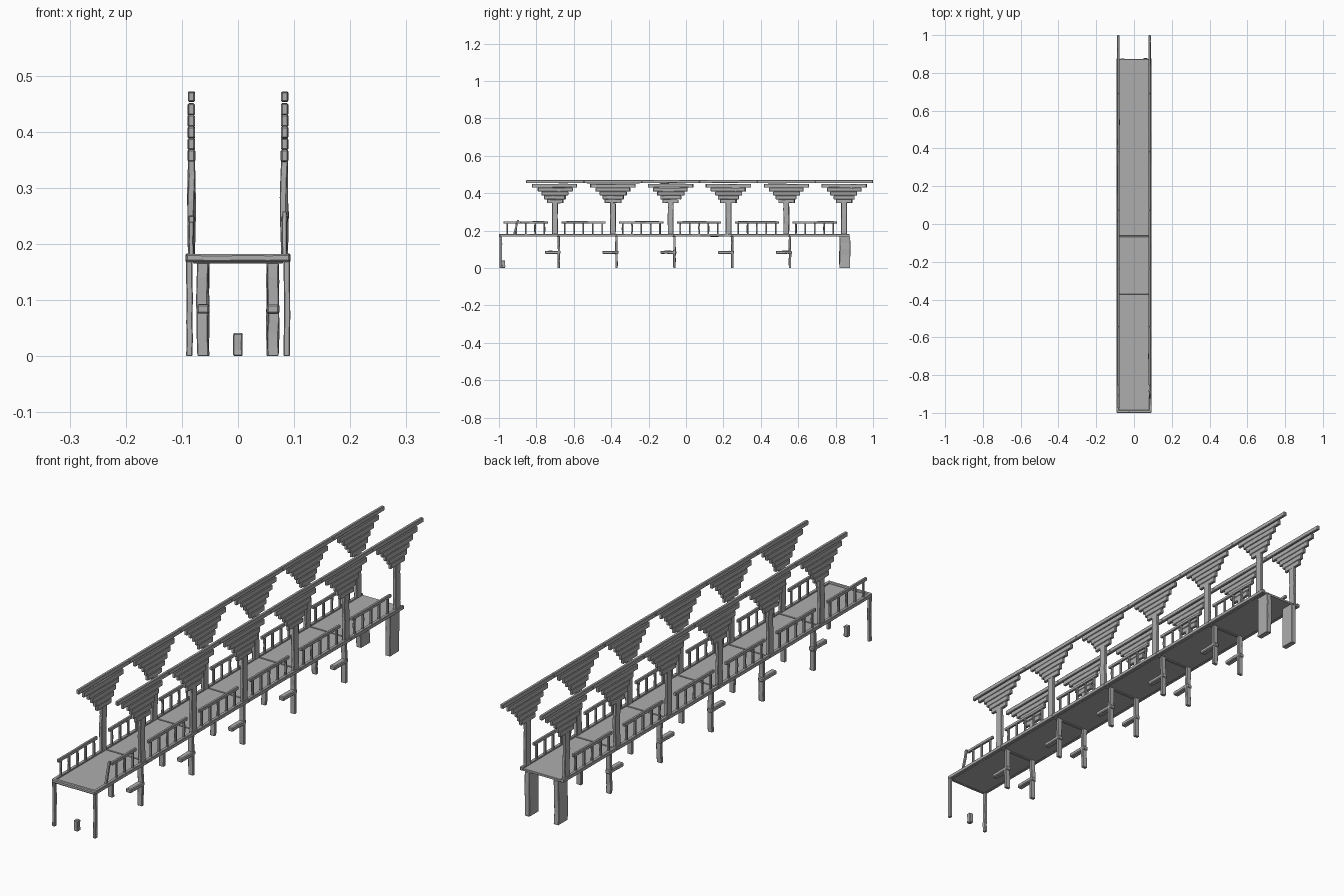
import bpy, bmesh, random
from mathutils import Matrix, Vector

if "Cube" in bpy.data.objects:
    bpy.data.objects.remove(bpy.data.objects["Cube"])

random.seed(4)
wood = bpy.data.materials.new("weathered grey")
wood.diffuse_color = (0.42, 0.42, 0.42, 1)
wood.use_nodes = True
wood.node_tree.nodes["Principled BSDF"].inputs["Base Color"].default_value = wood.diffuse_color


def beam(name, x, y, z, cuts=0, rough=0.0, bevel=0.0015, lean=0.0):
    """Rough-hewn box given by its (min, max) ranges; lean shifts the top in y."""
    lo = Vector((x[0], y[0], z[0]))
    hi = Vector((x[1], y[1], z[1]))
    size, mid = hi - lo, (lo + hi) / 2
    bm = bmesh.new()
    bmesh.ops.create_cube(bm, size=1, matrix=Matrix.Translation(mid) @ Matrix.Diagonal((*size, 1)))
    axis = max(range(3), key=lambda i: size[i])
    if bevel:
        bmesh.ops.bevel(bm, geom=bm.edges[:], offset=bevel, segments=1, affect='EDGES')
    for i in range(1, cuts + 1):
        # cut across the length, then nudge each ring sideways
        co = lo.copy()
        co[axis] += size[axis] * (i + random.uniform(-.25, .25)) / (cuts + 1)
        no = Vector((0, 0, 0))
        no[axis] = 1
        cut = bmesh.ops.bisect_plane(bm, geom=bm.verts[:] + bm.edges[:] + bm.faces[:],
                                     plane_co=co, plane_no=no)
        nudge = Vector([0 if a == axis else random.uniform(-rough, rough) for a in range(3)])
        for e in cut["geom_cut"]:
            if isinstance(e, bmesh.types.BMVert):
                e.co += nudge
    for v in bm.verts:
        v.co.y += lean * (v.co.z - lo.z) / size.z
    me = bpy.data.meshes.new(name)
    bm.to_mesh(me)
    bm.free()
    me.materials.append(wood)
    ob = bpy.data.objects.new(name, me)
    bpy.context.collection.objects.link(ob)
    return ob


def around(c, half):
    return (c - half, c + half)


BAY = 0.309
pillars = [-0.70 + BAY * i for i in range(6)]
posts = [-0.68 + BAY * i for i in range(5)]

# walkway: deck panels, joists at the seams, edge curbs and end beams
ends = [-0.99] + [p - 0.003 for p in posts] + [0.875]
for a, b in zip(ends, ends[1:]):
    beam("deck_panel", (-0.081, 0.081), (a + 0.002, b - 0.002), (0.168, 0.177), bevel=0.001)
for y in ends[1:-1]:
    beam("deck_joist", (-0.08, 0.08), around(y, 0.006), (0.165, 0.174))
beam("front_beam", (-0.093, 0.093), (-1.0, -0.985), (0.168, 0.182), 4, 0.0005, 0.003)

for side, s in (("left", -1), ("right", 1)):
    def xr(c, half):
        return around(s * c, half)

    for a, b in zip(ends, ends[1:]):
        beam(side + "_curb", xr(0.0865, 0.0065), (a, b), (0.168, 0.182), 3, 0.0006)

    # upper structure: pillars, stepped brackets and top beam
    for y in pillars:
        beam(side + "_pillar", xr(0.083, 0.006), around(y, 0.015), (0.178, 0.352), 4, 0.0015)
        for k, half in enumerate((0.043, 0.056, 0.072, 0.092, 0.120)):
            z = 0.347 + 0.0207 * k
            d = random.uniform(-.003, .003)
            beam(side + "_bracket_step", xr(0.083, 0.006), around(y + d, half),
                 (z, z + 0.0205), 2, 0.0008, 0.002)
        beam(side + "_top_beam", xr(0.083, 0.006), around(y, 0.1545),
             (0.4535, 0.471), 4, 0.0005, 0.002)

        # railing in front of each pillar; the first on the right is broken
        c = y - 0.157
        broken = s > 0 and y == pillars[0]
        start = c - 0.03 if broken else c - 0.118
        beam(side + "_handrail", xr(0.083, 0.005), (start, c + 0.118), (0.238, 0.25), 3, 0.0008)
        for k in range(5):
            b = c - 0.1 + 0.05 * k
            if broken and k < 2:
                continue
            beam(side + "_baluster", xr(0.083, 0.004), around(b, 0.004), (0.178, 0.242), 1, 0.001, 0.001)
        if broken:
            beam("leaning_baluster", xr(0.083, 0.004), around(-0.92, 0.005),
                 (0.178, 0.258), 1, 0.001, 0.001, lean=0.022)

    # supports: front legs, middle posts with brace blocks, rear piers
    beam(side + "_front_leg", xr(0.087, 0.0055), (-0.997, -0.983), (0, 0.17), 4, 0.0012)
    for y in posts:
        beam(side + "_support_post", xr(0.0625, 0.010), around(y, 0.006), (0, 0.17), 4, 0.0015)
        beam(side + "_brace_block", xr(0.0625, 0.011), (y - 0.075, y + 0.01),
             (0.076, 0.092), 2, 0.0008, 0.003)
    beam(side + "_rear_pier", xr(0.0615, 0.0105), (0.82, 0.877), (0, 0.17), 4, 0.0015)

# short stump between the front legs
beam("broken_stump", (-0.0085, 0.0085), (-0.985, -0.967), (0, 0.041), 2, 0.001, 0.002)
